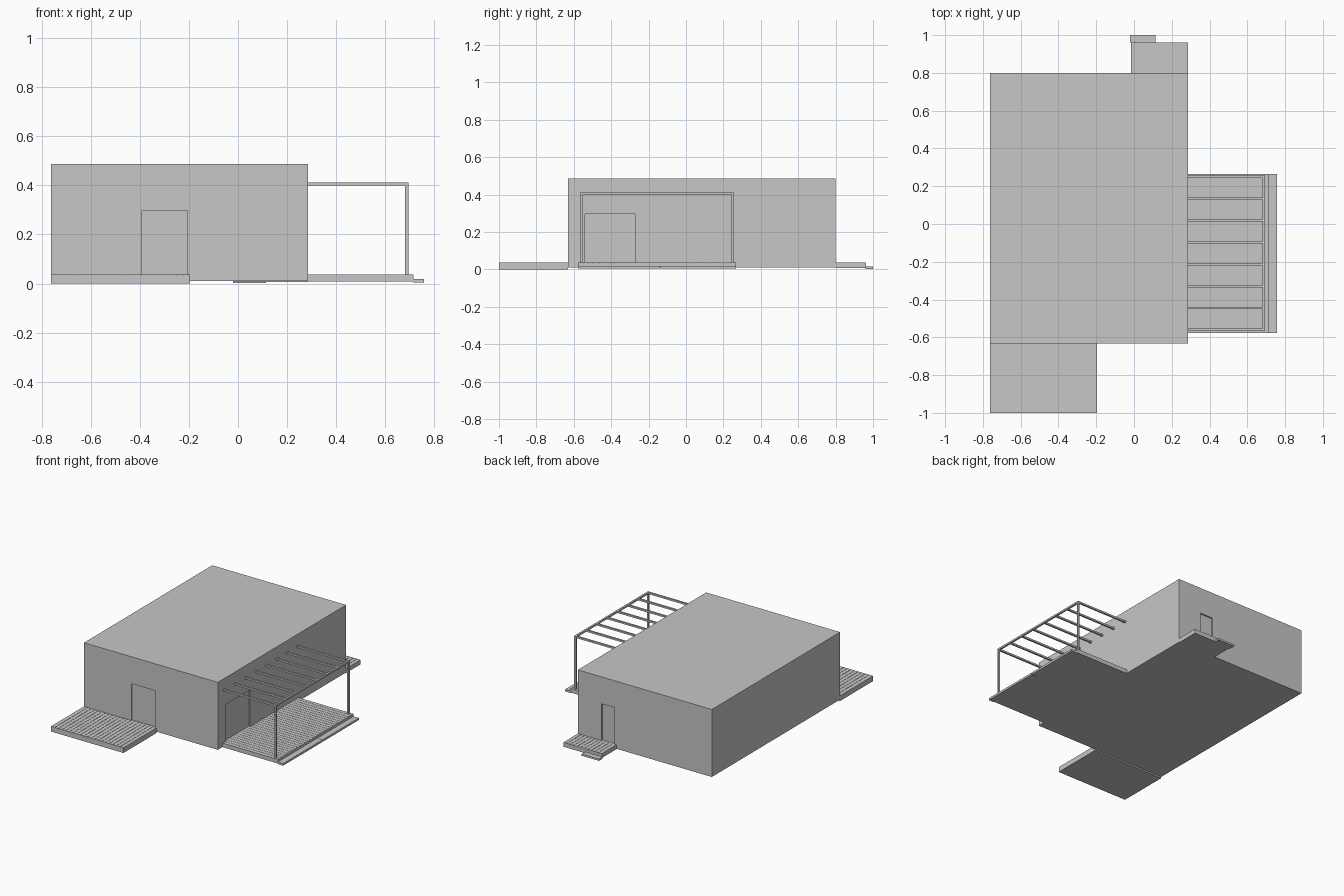
import bpy

cube = bpy.data.objects.get("Cube")
if cube:
    bpy.data.objects.remove(cube, do_unlink=True)

grey = bpy.data.materials.new("plain_grey")
grey.use_nodes = True
colour = (0.57, 0.57, 0.57, 1)
grey.diffuse_color = colour
grey.node_tree.nodes["Principled BSDF"].inputs["Base Color"].default_value = colour


def box(name, x, y, z):
    """Box from (min, max) pairs along each axis."""
    bpy.ops.mesh.primitive_cube_add(size=1)
    ob = bpy.context.object
    ob.name = name
    ob.location = [(a + b) / 2 for a, b in (x, y, z)]
    ob.scale = [b - a for a, b in (x, y, z)]
    bpy.ops.object.transform_apply(location=True, rotation=False, scale=True)
    ob.data.materials.append(grey)
    return ob


def join(name, parts):
    bpy.ops.object.select_all(action='DESELECT')
    for p in parts:
        p.select_set(True)
    bpy.context.view_layer.objects.active = parts[0]
    bpy.ops.object.join()
    parts[0].name = name
    return parts[0]


def deck(name, x, y, bottom, along):
    """Solid base with narrow boards on top, running along one axis."""
    top, gap, pitch = 0.037, 0.002, 0.028
    box(name + "_base", x, y, (bottom, top - 0.003))
    lo, hi = y if along == "x" else x
    count = round((hi - lo) / pitch)
    step = (hi - lo) / count
    boards = []
    for i in range(count):
        span = (lo + i * step + gap * (i > 0), lo + (i + 1) * step)
        bx, by = (x, span) if along == "x" else (span, y)
        boards.append(box("board", bx, by, (top - 0.003, top)))
    join(name + "_boards", boards)


# House body
HX, HY = (-0.762, 0.285), (-0.632, 0.80)
house = box("house_body", HX, HY, (0.01, 0.487))

# Doors set slightly back into the walls
DEPTH, DZ = 0.01, (0.037, 0.297)
doors = {
    "front_door": ((-0.392, -0.207), (HY[0] - 0.05, HY[0] + DEPTH)),
    "side_door": ((HX[1] - DEPTH, HX[1] + 0.05), (-0.54, -0.272)),
    "back_door": ((0.0, 0.10), (HY[1] - DEPTH, HY[1] + 0.05)),
}
for name, (x, y) in doors.items():
    cutter = box(name + "_cutter", x, y, DZ)
    cutter.hide_render = True
    bpy.context.view_layer.objects.active = house
    mod = house.modifiers.new(name, 'BOOLEAN')
    mod.operation = 'DIFFERENCE'
    mod.solver = 'EXACT'
    mod.object = cutter
    bpy.ops.object.modifier_apply(modifier=name)
    bpy.data.objects.remove(cutter, do_unlink=True)

# Front terrace, side terrace and back landing
deck("front_terrace", (HX[0], -0.195), (-1.0, HY[0]), 0.0, "y")
deck("side_terrace", (HX[1], 0.716), (-0.578, 0.266), 0.008, "x")
deck("back_landing", (-0.015, HX[1]), (HY[1], 0.962), 0.006, "y")

# Low steps: two lengths at the side, one at the back
for i, y in enumerate([(-0.578, -0.141), (-0.139, 0.266)]):
    box(f"side_step_{i + 1}", (0.714, 0.758), y, (0.004, 0.019))
box("back_step", (-0.02, 0.115), (0.96, 1.0), (0.002, 0.015))

# Pergola: two posts, outer beam and evenly spaced rafters
BX, BZ, BAR = (0.681, 0.694), (0.399, 0.411), 0.013
PY = (-0.567, 0.257)
for name, y in (("front_post", PY[0]), ("back_post", PY[1] - BAR)):
    box(name, BX, (y, y + BAR), (0.034, BZ[0]))
box("pergola_beam", BX, PY, BZ)
rafters = []
COUNT = 8
for i in range(COUNT):
    y = PY[0] + i * (PY[1] - BAR - PY[0]) / (COUNT - 1)
    rafters.append(box("rafter", (HX[1], BX[0]), (y, y + BAR), BZ))
join("pergola_rafters", rafters)
